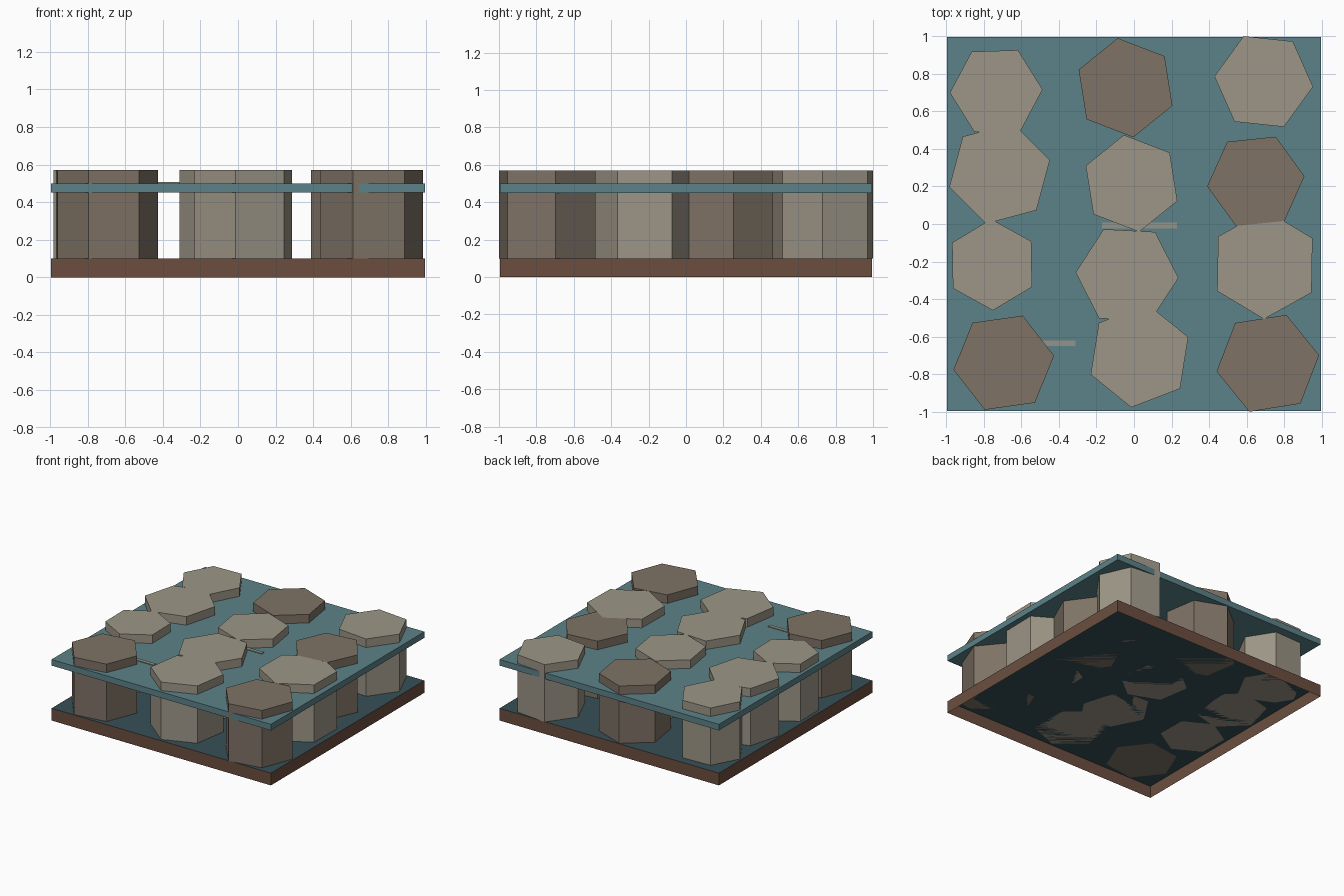
import bpy
import bmesh
from math import radians

cube = bpy.data.objects.get("Cube")
if cube:
    bpy.data.objects.remove(cube, do_unlink=True)


def material(name, r, g, b):
    """Flat material from 0-255 display values, stored as linear colour."""
    def lin(c):
        c /= 255
        return c / 12.92 if c <= 0.04045 else ((c + 0.055) / 1.055) ** 2.4
    colour = (lin(r), lin(g), lin(b), 1)
    mat = bpy.data.materials.new(name)
    mat.use_nodes = True
    mat.diffuse_color = colour
    mat.node_tree.nodes["Principled BSDF"].inputs["Base Color"].default_value = colour
    return mat


pale_stone = material("pale stone", 157, 150, 135)
dark_stone = material("dark stone", 126, 114, 101)
water = material("teal water", 92, 130, 136)
bed = material("deep teal bed", 54, 80, 87)
earth = material("brown earth", 107, 78, 63)
foam = material("grey foam", 146, 147, 137)


def box(name, x, y, z0, z1, sx, sy, mat):
    bpy.ops.mesh.primitive_cube_add(size=1, location=(x, y, (z0 + z1) / 2))
    obj = bpy.context.object
    obj.name = name
    obj.scale = (sx, sy, z1 - z0)
    obj.data.materials.append(mat)
    return obj


def stone(name, x, y, radius, angle, mat):
    # the cylinder's first vertex lies on +y, so turn it to start from +x
    bpy.ops.mesh.primitive_cylinder_add(
        vertices=6, radius=radius, depth=STONE_TOP - BED_TOP,
        location=(x, y, (STONE_TOP + BED_TOP) / 2),
        rotation=(0, 0, radians(angle - 90)))
    obj = bpy.context.object
    obj.name = name
    obj.data.materials.append(mat)


WIDTH = 1.988
BED_TOP, WATER_LOW, WATER_TOP, STONE_TOP = 0.1, 0.45, 0.5, 0.57

# Shallow tray, open underneath: earth walls and a bed on top
tray = box("tray", 0, 0, 0, BED_TOP, WIDTH, WIDTH, earth)
tray.data.materials.append(bed)
bm = bmesh.new()
bm.from_mesh(tray.data)
bm.normal_update()
bmesh.ops.delete(bm, geom=[f for f in bm.faces if f.normal.z < -0.5], context='FACES')
for face in bm.faces:
    face.material_index = 1 if face.normal.z > 0.5 else 0
bm.to_mesh(tray.data)
bm.free()

# Water sheet held above the bed
box("water_sheet", 0, 0, WATER_LOW, WATER_TOP, WIDTH, WIDTH, water)

# Foam streaks on the water
for i, (x, y) in enumerate([(-0.51, -0.635), (0.03, -0.008)]):
    box(f"foam_streak_{i + 1}", x, y, WATER_TOP, WATER_TOP + 0.006, 0.4, 0.03, foam)

# Hexagonal stepping stones: x, y, radius, turn in degrees, material
columns = {
    "right": [(-0.733, 0.707, 0.247, 2, pale_stone),
              (-0.715, 0.269, 0.277, 15, pale_stone),
              (-0.755, -0.217, 0.243, 31, pale_stone),
              (-0.693, -0.738, 0.270, 8, dark_stone)],
    "middle": [(-0.045, 0.725, 0.267, 39, dark_stone),
               (-0.013, 0.216, 0.261, 39, pale_stone),
               (-0.037, -0.272, 0.274, -3, pale_stone),
               (0.029, -0.701, 0.278, 21, pale_stone)],
    "left": [(0.690, 0.758, 0.264, -6, pale_stone),
             (0.648, 0.227, 0.260, 6, dark_stone),
             (0.696, -0.216, 0.290, 29, pale_stone),
             (0.712, -0.741, 0.276, 9, dark_stone)],
}
for side, stones in columns.items():
    for i, spec in enumerate(stones):
        stone(f"{side}_stone_{i + 1}", *spec)
